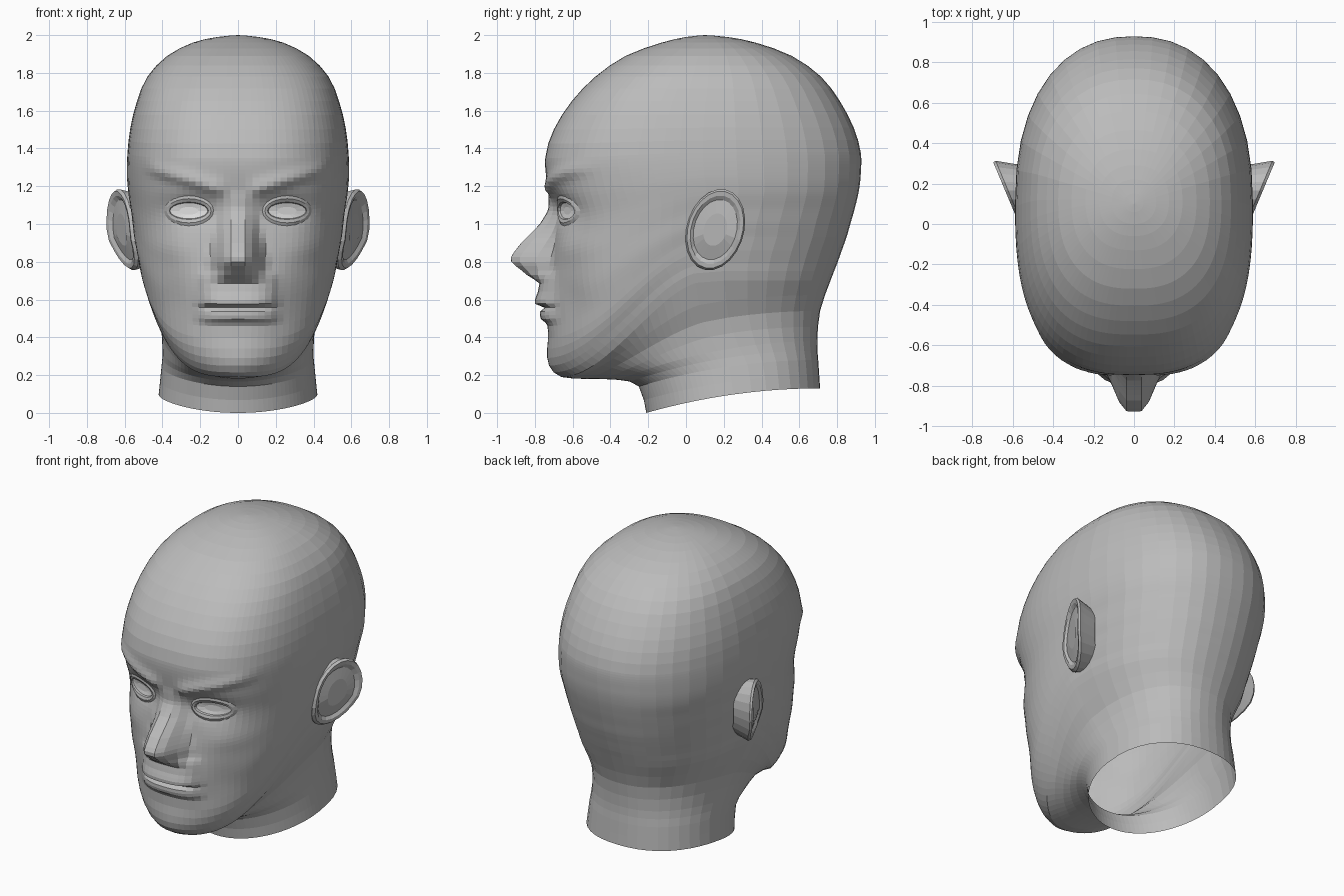
import bpy, bmesh, math
from mathutils import Vector
from mathutils.bvhtree import BVHTree

cube = bpy.data.objects.get("Cube")
if cube:
    bpy.data.objects.remove(cube)


def material(name, value):
    m = bpy.data.materials.new(name)
    m.use_nodes = True
    colour = (value, value, value, 1)
    m.diffuse_color = colour
    m.node_tree.nodes["Principled BSDF"].inputs["Base Color"].default_value = colour
    return m


grey = material("clay grey", 0.5)
white = material("eye white", 0.95)


def loft(name, rings, mat, cap=False):
    """Bridge closed rings of points into one flat-shaded object."""
    bm = bmesh.new()
    rows = [[bm.verts.new(p) for p in ring] for ring in rings]
    n = len(rows[0])
    for a, b in zip(rows, rows[1:]):
        for i in range(n):
            j = (i + 1) % n
            bm.faces.new((a[i], a[j], b[j], b[i]))
    if cap:
        bm.faces.new(rows[-1])
    bmesh.ops.remove_doubles(bm, verts=bm.verts, dist=0.0005)
    bmesh.ops.recalc_face_normals(bm, faces=bm.faces)
    me = bpy.data.meshes.new(name)
    bm.to_mesh(me)
    bm.free()
    me.materials.append(mat)
    ob = bpy.data.objects.new(name, me)
    bpy.context.collection.objects.link(ob)
    return ob


def lerp_table(table, v):
    """Piecewise linear lookup, zero outside the table."""
    for (a, fa), (b, fb) in zip(table, table[1:]):
        if a <= v <= b:
            return fa + (fb - fa) * (v - a) / (b - a)
    return 0.0


def smooth(t):
    t = min(1, max(0, t))
    return t * t * (3 - 2 * t)


def bump(x, z, cx, cz, sx, sz):
    return math.exp(-((x - cx) / sx) ** 2 - ((z - cz) / sz) ** 2)


NOSE = [(.69, 0), (.715, .05), (.765, .165), (.8, .205), (.83, .21), (.9, .165),
        (1, .075), (1.08, .02), (1.17, 0)]
LIPS = [(.43, 0), (.47, .01), (.5, .045), (.535, .045), (.553, .005), (.572, .065),
        (.6, .065), (.64, .05), (.72, .04), (.76, 0)]


def relief(x, z):
    """Forward push of the face surface: nose, lips, brow and eye sockets."""
    x = abs(x)
    nose_width = .17 - .07 * smooth((z - .75) / .4)
    d = lerp_table(NOSE, z) * (1 - smooth((x - .035) / (nose_width - .035)))
    d += lerp_table(LIPS, z) * max(0, 1 - (x / .22) ** 4)
    rise = z - 1.18 - .3 * max(0, x - .1)
    fall = .03 if rise < 0 else .05
    ends = smooth((x - .04) / .08) * smooth((.52 - x) / .1)
    d += .025 * math.exp(-(rise / fall) ** 2) * ends
    d -= .05 * bump(x, z, .24, 1.08, .14, .075)
    d += .015 * bump(x, z, .36, .88, .12, .08)
    d -= .02 * bump(x, z, .33, .6, .1, .12)
    return d


# Head sections: front z, front y, back z, back y, half width, squareness
KEYS = [
    (0, -.21, .13, .71, .42, 2),
    (.14, -.25, .28, .7, .405, 2),
    (.175, -.36, .38, .695, .4, 2),
    (.18, -.52, .54, .71, .415, 1.8),
    (.19, -.66, .7, .765, .495, 1.7),
    (.25, -.725, .79, .8, .515, 1.8),
    (.34, -.735, .86, .825, .53, 2),
    (.46, -.725, .93, .85, .54, 2.2),
    (.62, -.735, 1, .87, .555, 2.3),
    (.8, -.72, 1.08, .893, .565, 2.4),
    (1, -.7, 1.17, .914, .58, 2.5),
    (1.18, -.73, 1.26, .925, .588, 2.6),
    (1.35, -.745, 1.38, .925, .585, 2.7),
    (1.5, -.7, 1.51, .888, .57, 2.7),
    (1.65, -.605, 1.65, .815, .535, 2.7),
    (1.78, -.48, 1.78, .715, .48, 2.6),
    (1.89, -.32, 1.89, .56, .375, 2.5),
    (1.96, -.13, 1.96, .37, .24, 2.4),
    (1.99, 0, 1.99, .22, .11, 2.2),
    (2, .1, 2, .1, 0, 2),
]


def sections():
    """Smoothly interpolate the key sections, finely over the face."""
    last = len(KEYS) - 1
    for i in range(last):
        p0, p1, p2, p3 = (KEYS[min(last, max(0, i + k))] for k in (-1, 0, 1, 2))
        steps = 8 if .4 < p1[0] < 1.3 else 2
        for s in range(steps):
            t = s / steps
            yield [.5 * (2 * b + (c - a) * t + (2 * a - 5 * b + 4 * c - d) * t * t
                         + (3 * b - a - 3 * c + d) * t ** 3)
                   for a, b, c, d in zip(p0, p1, p2, p3)]
    yield KEYS[-1]


FRONT, BACK = 24, 10
quarter = [(math.pi / 2 * i / FRONT, -1) for i in range(FRONT + 1)]
quarter += [(math.pi / 2 * i / BACK, 1) for i in range(BACK - 1, -1, -1)]
around = [(p, s, 1) for p, s in quarter] + [(p, s, -1) for p, s in quarter[-2:0:-1]]


def head_ring(zf, yf, zb, yb, a, n):
    mid, half = (yf + yb) / 2, (yb - yf) / 2
    jaw = smooth((zf - .175) / .012)  # neck rings dip gently, jaw rings sweep up to the ear
    ring = []
    for phi, side, mirror in around:
        u = math.sin(phi)
        e = n if side < 0 else 2.3
        x = mirror * a * u
        y = mid + side * half * max(0, 1 - u ** e) ** (1 / e)
        t = (y - yf) / (yb - yf) if yb > yf else 0
        sweep = (1 - jaw) * (1 - (1 - t) ** 2) + jaw * smooth(t / .55)
        z = zf + (zb - zf) * sweep
        if side < 0:
            y -= relief(x, z) * smooth((mid - y) / .3)
        ring.append((x, y, z))
    return ring


head = loft("head", [head_ring(*s) for s in sections()], grey)

# Surface lookup used to seat the eyes on the face
tree = BVHTree.FromPolygons([v.co for v in head.data.vertices],
                            [p.vertices for p in head.data.polygons])


def almond(sx, sz, out, flip, n=20):
    pts = []
    for i in range(n):
        t = 2 * math.pi * i / n
        x, z = flip * (.26 + sx * math.cos(t)), 1.07 + sz * math.sin(t)
        hit = tree.ray_cast(Vector((x, -2, z)), Vector((0, 1, 0)))[0]
        pts.append((x, hit.y - out, z))
    return pts


# Ear outline in y and z, leaning outwards towards the back
def ear_ring(scale, out, flip, n=22):
    pts = []
    for i in range(n):
        t = 2 * math.pi * i / n
        z = .97 + .215 * scale * math.sin(t)
        y = .155 + .155 * scale * math.cos(t) + .15 * (z - .97)
        x = .558 + .42 * max(0, y) - .3 * max(0, .93 - z) + out
        pts.append((flip * x, y, z))
    return pts


for flip, side in ((1, "left"), (-1, "right")):
    loft(side + "_eye", [almond(.1, .042, .004, flip), almond(.05, .021, .008, flip)],
         white, cap=True)
    lids = ((.098, .04, 0), (.104, .046, .014), (.118, .064, .013), (.135, .085, -.004))
    loft(side + "_eyelids", [almond(*lid, flip) for lid in lids], grey)
    folds = ((.86, -.13), (.97, -.03), (1, -.005), (.95, .01), (.84, .006), (.74, -.01), (.4, -.005))
    loft(side + "_ear", [ear_ring(*fold, flip) for fold in folds], grey, cap=True)
